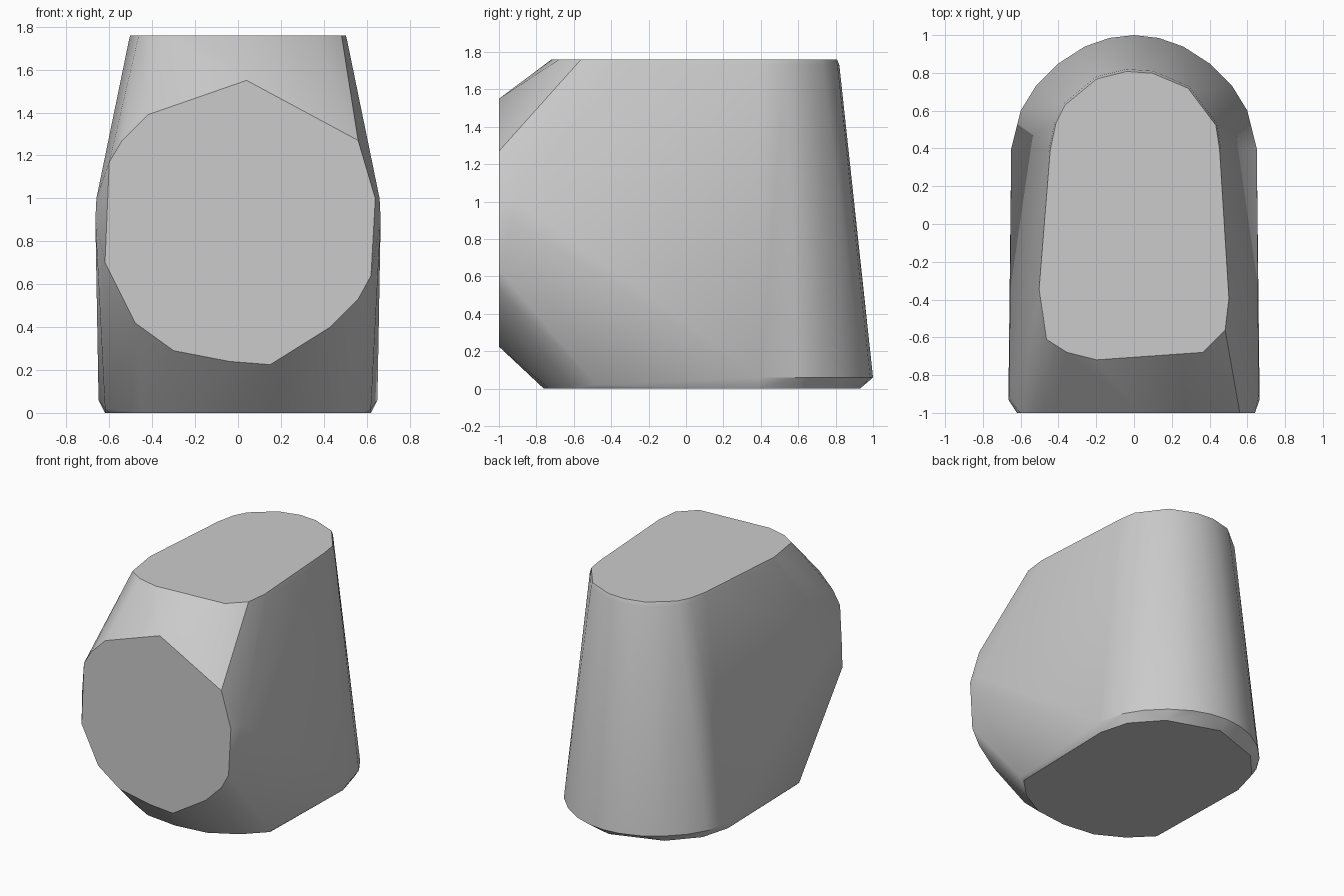
import bpy
import bmesh
import math

# Remove the default cube
default_cube = bpy.data.objects.get("Cube")
if default_cube:
    bpy.data.objects.remove(default_cube, do_unlink=True)


def make_material(name, colour):
    material = bpy.data.materials.new(name)
    material.use_nodes = True
    material.diffuse_color = colour
    shader = material.node_tree.nodes["Principled BSDF"]
    shader.inputs["Base Color"].default_value = colour
    return material


def scaled(outline, factor):
    return [(x * factor, y * factor) for x, y in outline]


def hull_object(name, points, material):
    """Wrap a convex skin around the given points."""
    mesh = bpy.data.meshes.new(name)
    bm = bmesh.new()
    for point in points:
        bm.verts.new(point)
    result = bmesh.ops.convex_hull(bm, input=bm.verts)
    unused = {item for key in ("geom_interior", "geom_unused")
              for item in result[key] if isinstance(item, bmesh.types.BMVert)}
    bmesh.ops.delete(bm, geom=list(unused), context="VERTS")
    bmesh.ops.dissolve_limit(bm, angle_limit=math.radians(0.5),
                             verts=bm.verts, edges=bm.edges)
    bmesh.ops.recalc_face_normals(bm, faces=bm.faces)
    bm.to_mesh(mesh)
    bm.free()
    mesh.materials.append(material)
    body = bpy.data.objects.new(name, mesh)
    bpy.context.collection.objects.link(body)
    return body


# Flat top: rounded at the back, blunt at the front
top_outline = [
    (-.48, -.3), (-.45, .4), (-.42, .54), (-.37, .64), (-.2, .78),
    (-.04, .82), (.1, .81), (.29, .73), (.44, .53), (.46, .4),
    (.51, -.4), (.49, -.57), (.37, -.69), (-.2, -.73), (-.36, -.69),
    (-.47, -.62), (-.51, -.35),
]

# Flat front disc, as x and z
front_outline = [
    (-.62, .7), (-.48, .42), (-.3, .29), (-.04, .24), (.15, .225),
    (.43, .4), (.56, .53), (.62, .64), (.64, 1), (.56, 1.27),
    (.04, 1.55), (-.42, 1.39), (-.54, 1.27), (-.6, 1.17),
]

# Right half of the rounded back rim near the ground
back_rim = [(0, 1), (.13, .985), (.26, .94), (.4, .85),
            (.52, .73), (.6, .6), (.65, .4)]

# Right half of the underside
base_outline = [(0, -.76), (.25, -.73), (.45, -.62), (.6, -.47),
                (.62, .38), (.56, .6), (.38, .8), (0, .93)]

# Widest shoulder behind the disc, and the low front corner
shoulder = [(.665, -.93, .9), (.66, -.9, 1), (.62, -.48, .02)]

points = [(x, y, 1.73) for x, y in top_outline]
points += [(x, y, 1.76) for x, y in scaled(top_outline, .985)]
points += [(x, -1, z) for x, z in front_outline]
for side in (-1, 1):
    points += [(side * x, y, .06) for x, y in back_rim]
    points += [(side * x, y, 0) for x, y in base_outline]
    points += [(side * x, y, z) for x, y, z in shoulder]

grey = make_material("light_grey", (.6, .6, .6, 1))
body = hull_object("rounded_body", points, grey)

# Smooth shading with crisp rims
bpy.ops.object.select_all(action="DESELECT")
body.select_set(True)
bpy.context.view_layer.objects.active = body
bpy.ops.object.shade_smooth_by_angle(angle=math.radians(30))
